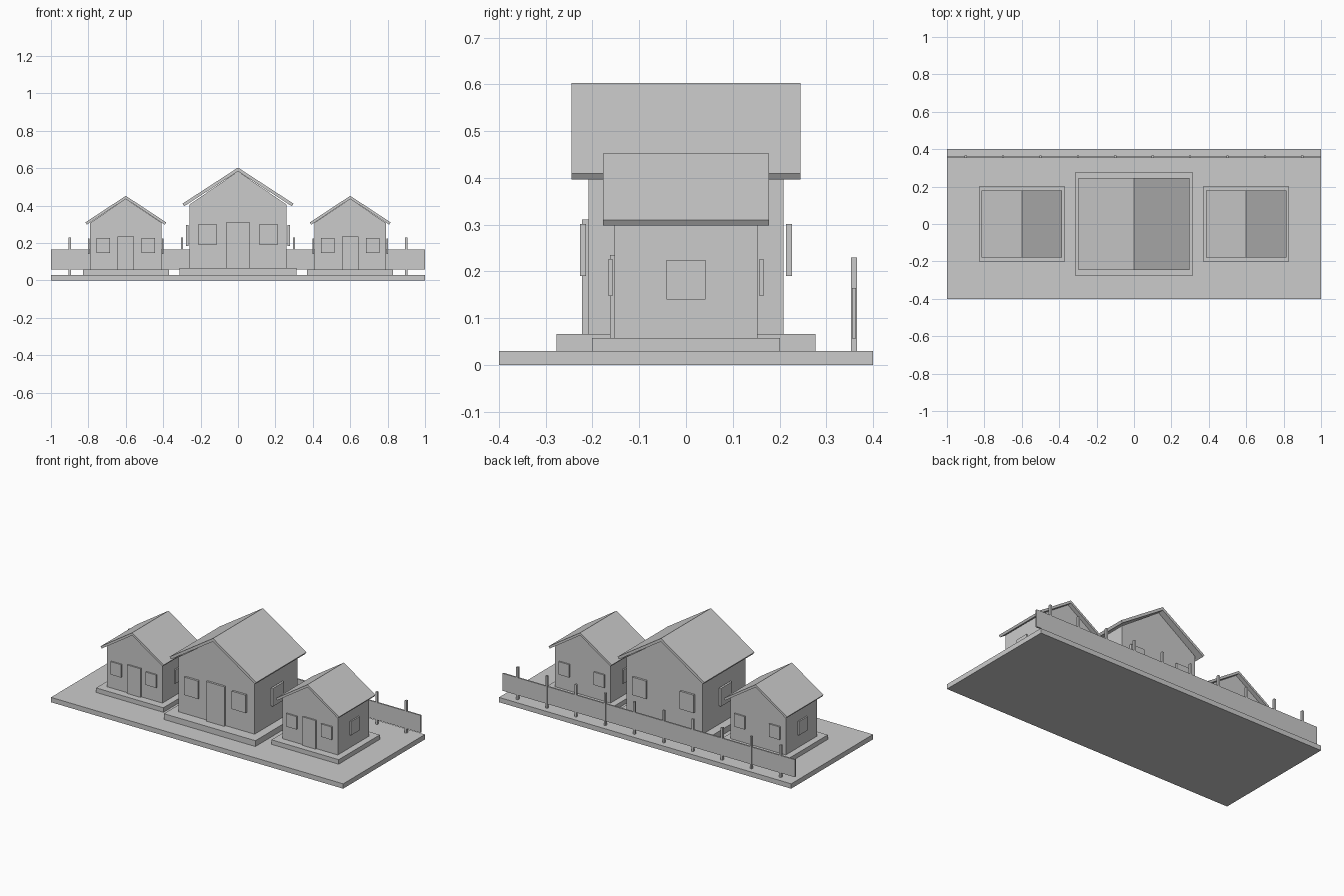
import bpy
from math import atan2, cos, sin

cube = bpy.data.objects.get("Cube")
if cube:
    bpy.data.objects.remove(cube, do_unlink=True)

GREY = (0.6, 0.6, 0.6, 1)
mat = bpy.data.materials.new("plain grey")
mat.use_nodes = True
mat.diffuse_color = GREY
mat.node_tree.nodes["Principled BSDF"].inputs["Base Color"].default_value = GREY


def prism(name, profile, y0, y1):
    """Extrude a closed x-z profile from y0 to y1."""
    n = len(profile)
    verts = [(x, y, z) for y in (y0, y1) for x, z in profile]
    faces = [tuple(range(n)), tuple(range(2 * n - 1, n - 1, -1))]
    faces += [(i, i + n, (i + 1) % n + n, (i + 1) % n) for i in range(n)]
    mesh = bpy.data.meshes.new(name)
    mesh.from_pydata(verts, [], faces)
    mesh.materials.append(mat)
    obj = bpy.data.objects.new(name, mesh)
    bpy.context.collection.objects.link(obj)
    return obj


def box(name, x, y, z):
    """Box from (low, high) ranges."""
    return prism(name, [(x[0], z[0]), (x[1], z[0]), (x[1], z[1]), (x[0], z[1])], *y)


def around(c, half):
    return (c - half, c + half)


def outward(side, start, thick):
    """Range going outward from a wall on the given side (-1 or 1)."""
    return tuple(sorted((side * start, side * (start + thick))))


def house(name, cx, plinth, floor, wall, wall_top, gable, roof, ridge, eave,
          slab, door, door_top, win_x, win_half, win_z, side_half, side_z, gap, thick):
    px, py = plinth
    wx, wy = wall
    rx, ry = roof
    box(name + "_plinth", around(cx, px), (-py, py), (0.03, floor))
    # Walls with pointed gables
    prism(name + "_walls", [(cx - wx, floor), (cx + wx, floor), (cx + wx, wall_top),
                            (cx, gable), (cx - wx, wall_top)], -wy, wy)
    # Two sloping slabs with square-cut eaves
    a = atan2(ridge - eave, rx)
    dx, dz = slab * sin(a), slab * cos(a)
    inner = ridge - slab / cos(a)
    prism(name + "_roof", [(cx, ridge), (cx - rx, eave), (cx - rx + dx, eave - dz),
                           (cx, inner), (cx + rx - dx, eave - dz), (cx + rx, eave)], -ry, ry)
    box(name + "_door", around(cx, door), (-wy - thick, -wy), (floor, door_top))
    # Windows on all four walls
    for s in (-1, 1):
        for end, label in ((-1, "front"), (1, "back")):
            box(f"{name}_{label}_window", around(cx + s * win_x, win_half),
                outward(end, wy + gap, thick), win_z)
        lo, hi = outward(s, wx + gap, thick)
        box(name + "_side_window", (cx + lo, cx + hi), (-side_half, side_half), side_z)


box("ground_slab", (-1, 1), (-0.4, 0.4), (0, 0.03))

house("large_house", 0, (0.313, 0.277), 0.066, (0.26, 0.209), 0.405, 0.583,
      (0.297, 0.245), 0.603, 0.41, 0.0165, 0.0615, 0.311,
      0.163, 0.047, (0.19, 0.301), 0.055, (0.183, 0.295), 0.005, 0.013)
for cx, side in ((-0.6, "right"), (0.6, "left")):
    house(side + "_small_house", cx, (0.23, 0.201), 0.058, (0.19, 0.153), 0.308, 0.435,
          (0.216, 0.178), 0.452, 0.31, 0.014, 0.045, 0.235,
          0.12, 0.036, (0.147, 0.227), 0.042, (0.14, 0.225), 0.004, 0.009)

# Back fence
box("fence_panel", (-1, 1), (0.355, 0.364), (0.057, 0.165))
for i in range(10):
    box("fence_post", around(-0.9 + 0.2 * i, 0.006), (0.353, 0.366), (0.03, 0.23))
